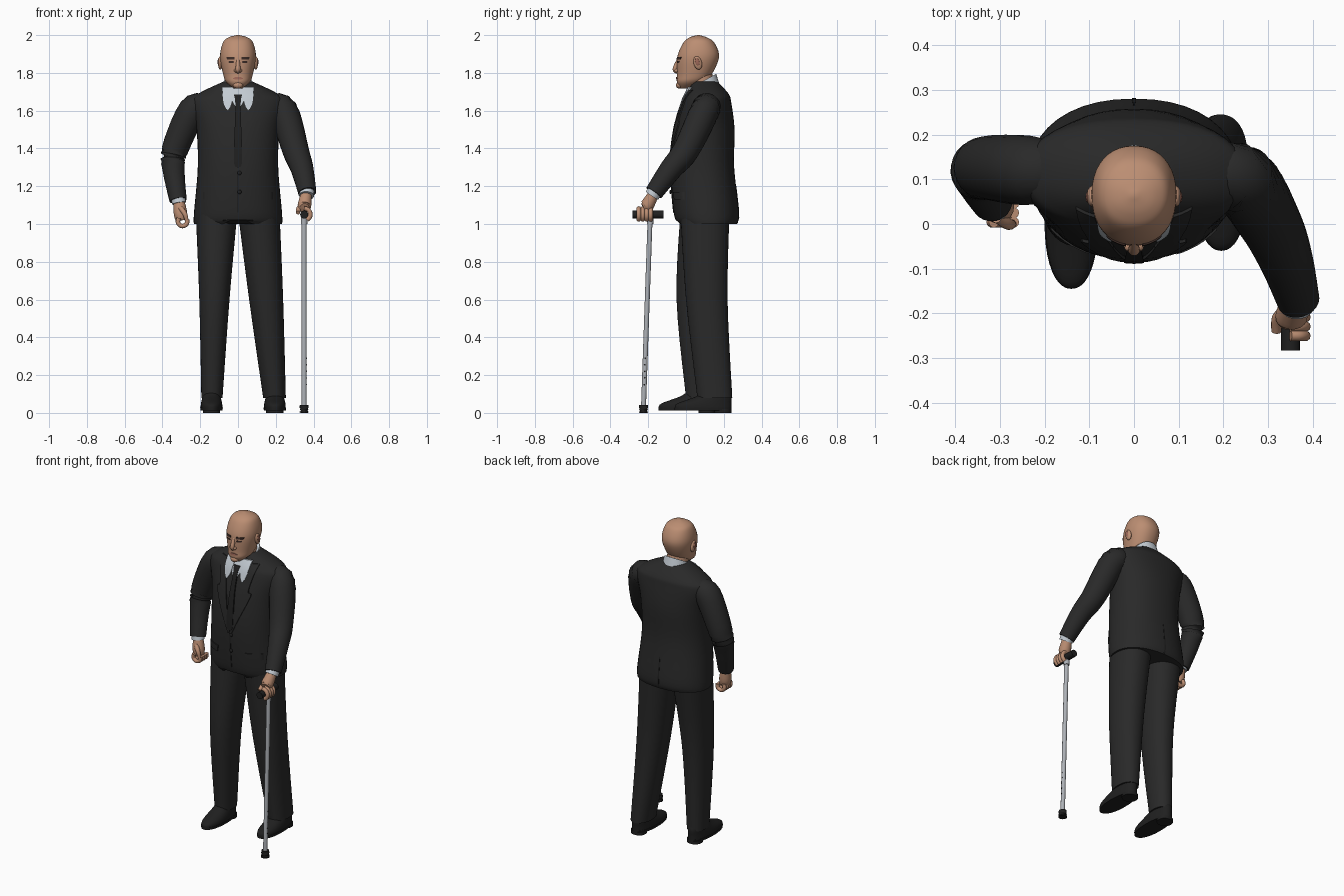
import bpy, bmesh, math
from mathutils import Vector, Matrix
from mathutils.bvhtree import BVHTree

cube = bpy.data.objects.get("Cube")
if cube:
    bpy.data.objects.remove(cube)

SIDES = (("left", 1), ("right", -1))


def material(name, red, green, blue):
    mat = bpy.data.materials.new(name)
    mat.use_nodes = True
    colour = (red, green, blue, 1)
    mat.diffuse_color = colour
    mat.node_tree.nodes["Principled BSDF"].inputs["Base Color"].default_value = colour
    return mat


SKIN = material("skin", .5, .27, .17)
SUIT = material("charcoal_suit", .022, .022, .022)
BLACK = material("black_leather_and_rubber", .014, .014, .014)
SHIRT = material("pale_shirt", .55, .6, .65)
METAL = material("cane_metal", .42, .44, .47)
BROW = material("dark_brow", .045, .025, .02)
LIP = material("lip", .34, .14, .1)


def finish(name, bm, mat):
    """Turn a bmesh into a smooth-shaded object and return a tree for ray casts."""
    bmesh.ops.recalc_face_normals(bm, faces=bm.faces)
    mesh = bpy.data.meshes.new(name)
    bm.to_mesh(mesh)
    tree = BVHTree.FromBMesh(bm)
    bm.free()
    mesh.materials.append(mat)
    part = bpy.data.objects.new(name, mesh)
    bpy.context.collection.objects.link(part)
    bpy.ops.object.select_all(action='DESELECT')
    part.select_set(True)
    bpy.context.view_layer.objects.active = part
    bpy.ops.object.shade_smooth_by_angle(angle=math.radians(50))
    return tree


def smooth_rows(rows, steps=5):
    """Catmull-Rom interpolation through rows of numbers."""
    last = len(rows) - 1
    result = []
    for i in range(last):
        before, start, end, after = (Vector(rows[min(max(k, 0), last)]) for k in range(i - 1, i + 3))
        for step in range(steps):
            t = step / steps
            result.append(start + t / 2 * ((end - before) + t * (2 * before - 5 * start + 4 * end - after)
                                           + t * t * (3 * start - before - 3 * end + after)))
    return result + [Vector(rows[last])]


def skin_rings(name, rings, mat):
    bm = bmesh.new()
    loops = [[bm.verts.new(point) for point in ring] for ring in rings]
    for low, high in zip(loops, loops[1:]):
        for i in range(len(low)):
            bm.faces.new((low[i - 1], low[i], high[i], high[i - 1]))
    bm.faces.new(loops[0])
    bm.faces.new(loops[-1])
    return finish(name, bm, mat)


def loft(name, rows, mat, centre=lambda z: 0, power=2.2, segments=40, warp=None):
    """Stack of rounded sections; each row is height, half width, front, back."""
    rings = []
    for z, half, front, back in smooth_rows(rows):
        ring = []
        for i in range(segments):
            angle = math.tau * i / segments
            across, along = (math.copysign(abs(v) ** (2 / power), v) for v in (math.cos(angle), math.sin(angle)))
            point = Vector((centre(z) + half * across, (front + back + (back - front) * along) / 2, z))
            if warp:
                warp(point)
            ring.append(point)
        rings.append(ring)
    return skin_rings(name, rings, mat)


def tube(name, path, mat, segments=16):
    """Round sweep; each path entry is x, y, z, radius."""
    points = smooth_rows(path)
    rings = []
    for i, point in enumerate(points):
        heading = points[min(i + 1, len(points) - 1)].xyz - points[max(i - 1, 0)].xyz
        turn = Vector((0, 0, 1)).rotation_difference(heading)
        angles = [math.tau * k / segments for k in range(segments)]
        rings.append([point.xyz + point.w * (turn @ Vector((math.cos(a), math.sin(a), 0))) for a in angles])
    skin_rings(name, rings, mat)


def plate(name, surface, rows, mat, lift=.005, mirror=1, side=-1, columns=6):
    """Thin patch laid on a surface; each row is height, inner x, outer x."""
    bm = bmesh.new()
    grid = []
    for z, inner, outer in smooth_rows(rows):
        line = []
        for k in range(columns + 1):
            x = mirror * (inner + (outer - inner) * k / columns)
            hit = surface.ray_cast(Vector((x, side, z)), Vector((0, -side, 0)))[0]
            line.append(bm.verts.new((x, (hit.y if hit else 0) + side * lift, z)))
        grid.append(line)
    for low, high in zip(grid, grid[1:]):
        for k in range(columns):
            bm.faces.new((low[k], low[k + 1], high[k + 1], high[k]))
    extruded = bmesh.ops.extrude_face_region(bm, geom=bm.faces[:])["geom"]
    for vert in extruded:
        if isinstance(vert, bmesh.types.BMVert):
            vert.co.y -= side * (lift + .002)
    finish(name, bm, mat)


def ball(name, centre, size, mat, tilt=0):
    bm = bmesh.new()
    placing = Matrix.Translation(centre) @ Matrix.Rotation(tilt, 4, 'X') @ Matrix.Diagonal((*size, 1))
    bmesh.ops.create_uvsphere(bm, u_segments=20, v_segments=12, radius=1, matrix=placing)
    finish(name, bm, mat)


def fingers(side, x, first_y, z, curl, start, sweep):
    """Four fingers side by side, each curled on an arc."""
    for i in range(4):
        angles = [math.radians(start + sweep * k / 4) for k in range(5)]
        tube(f"{side}_finger_{i + 1}",
             [(x + curl * math.cos(a), first_y + .021 * i, z + curl * math.sin(a), .012) for a in angles], SKIN, 10)


# Jacket body, with the front hem cut away at the middle
def cut_hem(point):
    if point.z < 1.02 and point.y < .1:
        point.z += .7 * max(0, .07 - abs(point.x))


jacket = loft("jacket", [
    (1, .234, -.04, .27), (1.06, .233, -.065, .28), (1.3, .213, -.08, .255), (1.5, .22, -.06, .257),
    (1.64, .25, -.02, .24), (1.69, .21, 0, .225), (1.755, .075, .035, .165)], SUIT, warp=cut_hem)

# Sleeves and cuffs
tube("right_sleeve", [(-.17, .12, 1.62, .06), (-.24, .12, 1.6, .078), (-.335, .125, 1.39, .07),
                      (-.34, .1, 1.28, .058), (-.317, .05, 1.125, .046)], SUIT, 24)
tube("left_sleeve", [(.17, .11, 1.62, .06), (.24, .1, 1.6, .078), (.305, 0, 1.39, .07),
                     (.34, -.08, 1.29, .06), (.367, -.17, 1.165, .048)], SUIT, 24)
tube("right_cuff", [(-.319, .05, 1.15, .038), (-.312, .044, 1.11, .038)], SHIRT)
tube("left_cuff", [(.365, -.16, 1.18, .04), (.363, -.18, 1.15, .04)], SHIRT)

# Trouser legs, the right one a little forward
loft("right_trouser_leg", [(1.06, .11, -.03, .23), (.6, .08, -.05, .165), (.08, .056, 0, .15)], SUIT,
     lambda z: -.14 + .025 * z)
loft("left_trouser_leg", [(1.06, .11, -.03, .23), (.6, .09, 0, .22), (.08, .06, .06, .245)], SUIT,
     lambda z: .2 - .085 * z)

# Shoes
for side, x, toe in (("right", -.14, -.145), ("left", .195, -.06)):
    heel = toe + .3
    middle = lambda z: x
    loft(side + "_shoe_sole", [(.012, .058, toe, heel), (.028, .06, toe, heel)], BLACK, middle)
    loft(side + "_shoe_heel", [(0, .046, heel - .09, heel), (.02, .046, heel - .09, heel)], BLACK, middle)
    loft(side + "_shoe_upper", [(.025, .058, toe, heel), (.05, .056, toe + .015, heel),
                                (.09, .047, toe + .12, heel), (.13, .04, toe + .17, heel - .02)], BLACK, middle)

# Head and neck
head = loft("head", [
    (1.718, .022, -.03, .015), (1.75, .062, -.048, .09), (1.79, .078, -.047, .135), (1.885, .095, -.046, .175),
    (1.96, .08, -.014, .15), (1.988, .05, .02, .11), (2, .006, .06, .07)], SKIN)
tube("neck", [(0, .1, 1.66, .068), (0, .07, 1.81, .064)], SKIN, 24)

# Face and ears
for side, s in SIDES:
    ball(side + "_ear", (s * .094, .062, 1.853), (.012, .022, .036), SKIN, .25)
    ball(side + "_ear_hollow", (s * .104, .06, 1.858), (.004, .011, .02), LIP, .25)
    ball(side + "_nostril_wing", (s * .013, -.05, 1.812), (.009, .011, .009), SKIN)
    plate(side + "_eyebrow", head, [(1.872, .018, .058), (1.884, .02, .062)], BROW, .004, s)
    plate(side + "_eye", head, [(1.853, .024, .046), (1.858, .02, .052), (1.863, .024, .046)], BROW, .002, s)
tube("nose", [(0, -.038, 1.875, .008), (0, -.058, 1.82, .013), (0, -.044, 1.803, .008)], SKIN)
plate("mouth", head, [(1.765, -.014, .014), (1.771, -.028, .028), (1.778, -.012, .012)], LIP, .004)
ball("chin", (0, -.035, 1.735), (.026, .018, .018), SKIN)


# Shirt collar, dipping toward the front
def dip(point):
    point.z += .55 * (point.y - .1)


loft("shirt_collar", [(1.685, .086, .008, .18), (1.762, .074, .008, .16)], SHIRT, warp=dip)
plate("shirt_front", jacket, [(1.62, -.012, .012), (1.72, -.07, .07)], SHIRT)
plate("tie", jacket, [(1.3, -.004, .004), (1.34, -.022, .022), (1.62, -.014, .014), (1.685, -.022, .022)],
      BLACK, .009)

# Collar flaps, lapels and pockets
for side, s in SIDES:
    plate(side + "_collar_flap", jacket, [(1.6, .052, .056), (1.64, .032, .076), (1.725, .02, .085)],
          SHIRT, .009, s)
    plate(side + "_lapel", jacket, [(1.28, 0, .012), (1.52, .042, .115), (1.56, .05, .1), (1.71, .088, .13)],
          SUIT, .007, s)
    plate(side + "_pocket_flap", jacket, [(1.13, .1, .185), (1.17, .095, .185)], SUIT, .006, s)
plate("front_closure", jacket, [(1.06, -.004, .003), (1.28, -.004, .003)], BLACK, .003)
plate("back_vent", jacket, [(1.005, -.005, .005), (1.2, -.002, .002)], BLACK, .002, side=1)
for name, z in (("upper", 1.27), ("lower", 1.17)):
    ball(name + "_jacket_button", (.008, -.082, z), (.011, .006, .011), BLACK)

# Right hand, loosely closed
tube("right_palm", [(-.315, .048, 1.14, .026), (-.305, .038, 1.06, .036), (-.3, .036, 1.02, .03)], SKIN)
fingers("right", -.293, .004, 1.015, .026, 140, 240)
tube("right_thumb", [(-.305, .015, 1.085, .014), (-.282, 0, 1.055, .013), (-.272, 0, 1.02, .01)], SKIN, 10)

# Left hand wrapped over the cane handle
tube("left_palm", [(.364, -.165, 1.17, .027), (.352, -.205, 1.1, .036), (.352, -.225, 1.085, .026)], SKIN)
fingers("left", .35, -.25, 1.05, .033, 90, -150)
tube("left_thumb", [(.345, -.19, 1.11, .015), (.322, -.21, 1.08, .014), (.318, -.24, 1.06, .011)], SKIN, 10)

# Walking cane
tube("cane_handle", [(.35, -.283, 1.05, .021), (.35, -.12, 1.05, .021)], BLACK)
tube("cane_collar", [(.35, -.19, 1.04, .017), (.35, -.19, 1, .017)], METAL)
tube("cane_shaft", [(.35, -.19, 1.03, .013), (.35, -.225, .03, .013)], METAL)
tube("cane_tip", [(.35, -.225, .042, .023), (.35, -.225, 0, .025)], BLACK)
for i in range(5):
    z = .15 + .035 * i
    ball(f"cane_hole_{i + 1}", (.363, .035 * z - .226, z), (.002, .004, .004), BLACK)
